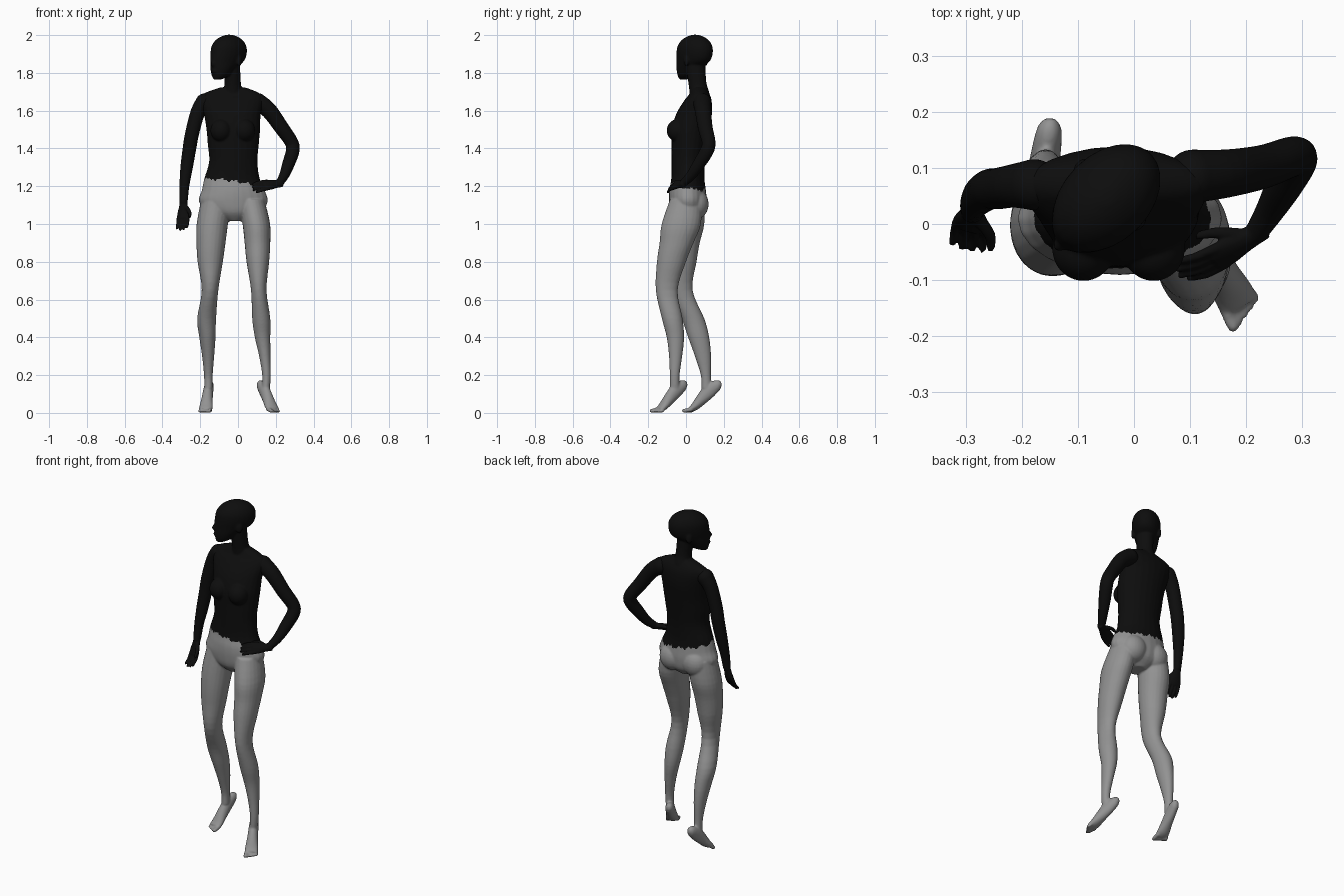
import bpy, bmesh, math
from mathutils import Vector, Matrix

cube = bpy.data.objects.get("Cube")
if cube:
    bpy.data.objects.remove(cube, do_unlink=True)


def material(name, value):
    m = bpy.data.materials.new(name)
    m.use_nodes = True
    m.diffuse_color = (value, value, value, 1)
    bsdf = m.node_tree.nodes["Principled BSDF"]
    bsdf.inputs["Base Color"].default_value = (value, value, value, 1)
    bsdf.inputs["Roughness"].default_value = 0.6
    return m


BLACK = material("black", 0.004)
GREY = material("grey", 0.29)
SIDES = 24


def refine(rows, steps=4):
    """Catmull-Rom interpolation of section rows."""
    out = []
    for i in range(len(rows) - 1):
        a, b = rows[max(i - 1, 0)], rows[i]
        c, d = rows[i + 1], rows[min(i + 2, len(rows) - 1)]
        for k in range(steps):
            t = k / steps
            out.append([q + 0.5 * t * (r - p + t * (2 * p - 5 * q + 4 * r - s + t * (3 * (q - r) + s - p)))
                        for p, q, r, s in zip(a, b, c, d)])
    return out + [list(rows[-1])]


def loft(bm, rows, across=None):
    """Closed tube through rows of x, y, z, radius, radius; rings lie flat unless across is given."""
    rows = refine(rows)
    pts = [Vector(r[:3]) for r in rows]
    rings = []
    for i, r in enumerate(rows):
        u, v = Vector((1, 0, 0)), Vector((0, 1, 0))
        if across is not None:
            t = (pts[min(i + 1, len(pts) - 1)] - pts[max(i - 1, 0)]).normalized()
            u = (across - t * across.dot(t)).normalized()
            v = t.cross(u)
        ru, rv = max(r[3], 0.002), max(r[4], 0.002)
        angles = [2 * math.pi * k / SIDES for k in range(SIDES)]
        rings.append([bm.verts.new(pts[i] + u * ru * math.cos(a) + v * rv * math.sin(a)) for a in angles])
    for a, b in zip(rings, rings[1:]):
        for k in range(SIDES):
            n = (k + 1) % SIDES
            bm.faces.new((a[k], a[n], b[n], b[k]))
    bm.faces.new(rings[0][::-1])
    bm.faces.new(rings[-1])


def blob(bm, centre, size, turn=0):
    m = Matrix.Translation(centre) @ Matrix.Rotation(turn, 4, 'Z') @ Matrix.Diagonal((*size, 1))
    bmesh.ops.create_uvsphere(bm, u_segments=24, v_segments=14, radius=1, matrix=m)


def fuse(name, bm, voxel, smooth, mats):
    """Merge the overlapping parts into one smooth skin."""
    bmesh.ops.recalc_face_normals(bm, faces=bm.faces)
    mesh = bpy.data.meshes.new(name)
    bm.to_mesh(mesh)
    bm.free()
    ob = bpy.data.objects.new(name, mesh)
    bpy.context.collection.objects.link(ob)
    for o in bpy.context.selected_objects:
        o.select_set(False)
    bpy.context.view_layer.objects.active = ob
    ob.select_set(True)
    rm = ob.modifiers.new("skin", 'REMESH')
    rm.mode, rm.voxel_size = 'VOXEL', voxel
    sm = ob.modifiers.new("soften", 'SMOOTH')
    sm.factor, sm.iterations = 0.5, smooth
    for m in ("skin", "soften"):
        bpy.ops.object.modifier_apply(modifier=m)
    ob.data.materials.clear()
    for m in mats:
        ob.data.materials.append(m)
    bpy.ops.object.shade_smooth()
    return ob


body = bmesh.new()

# Torso and neck
loft(body, [(-.018, .005, 1.015, .04, .05), (-.02, .01, 1.06, .14, .09), (-.025, .01, 1.12, .182, .1),
            (-.025, .008, 1.18, .166, .097), (-.032, .01, 1.24, .147, .088), (-.025, .012, 1.33, .128, .088),
            (-.025, .018, 1.42, .135, .094), (-.025, .025, 1.5, .142, .1), (-.03, .042, 1.58, .15, .095),
            (-.033, .062, 1.65, .165, .074), (-.032, .072, 1.69, .15, .052), (-.028, .07, 1.722, .07, .035)])
loft(body, [(-.03, .075, 1.64, .06, .055), (-.028, .07, 1.7, .05, .052), (-.028, .06, 1.75, .043, .048),
            (-.035, .05, 1.84, .046, .052)])
for x in (-.09, .035):
    blob(body, (x, -.045, 1.495), (.056, .057, .06))
for x in (-.1, .048):
    blob(body, (x, .052, 1.105), (.078, .068, .08))

# Head, turned toward its right
head = bmesh.new()
loft(head, [(0, -.084, 1.764, .018, .02), (0, -.062, 1.785, .042, .048), (0, -.045, 1.82, .057, .07),
            (0, -.012, 1.86, .069, .104), (0, 0, 1.9, .077, .112), (0, .003, 1.94, .076, .107),
            (0, .005, 1.972, .061, .084), (0, .005, 1.992, .036, .05), (0, .005, 2.002, .012, .016)])
blob(head, (0, -.112, 1.848), (.012, .017, .018))
blob(head, (0, -.108, 1.808), (.022, .012, .01))
for s in (-1, 1):
    blob(head, (s * .072, .01, 1.865), (.01, .018, .03))
head.transform(Matrix.Translation((-.05, .045, 0)) @ Matrix.Rotation(math.radians(-45), 4, 'Z'))
tmp = bpy.data.meshes.new("head_form")
head.to_mesh(tmp)
head.free()
body.from_mesh(tmp)
bpy.data.meshes.remove(tmp)

# Legs
loft(body, [(.07, 0, 1.13, .07, .085), (.097, -.025, 1, .073, .104), (.103, -.05, .9, .068, .09),
            (.105, -.077, .8, .06, .077), (.11, -.102, .65, .041, .058), (.123, -.073, .5, .048, .055),
            (.13, -.056, .4, .041, .046), (.142, -.055, .3, .03, .035), (.151, -.06, .2, .023, .026),
            (.147, -.06, .13, .022, .026)])
loft(body, [(-.115, .015, 1.13, .08, .085), (-.136, .005, 1, .083, .092), (-.143, -.01, .9, .077, .083),
            (-.147, -.018, .8, .067, .074), (-.148, -.025, .65, .044, .06), (-.166, .037, .5, .05, .06),
            (-.162, .067, .4, .043, .056), (-.158, .09, .3, .032, .043), (-.157, .105, .2, .023, .027),
            (-.157, .108, .13, .022, .026)])


# Feet, raised on the ball, with five toes each
def foot(bm, heel, direction, side):
    d = Vector(direction).normalized()
    out = Vector((-d.y, d.x, 0)) * side
    heel = Vector(heel)

    def at(s, lateral, z):
        return tuple(heel + d * s + out * lateral + Vector((0, 0, z)))

    shape = [(-.016, .154, .01, .012), (0, .15, .021, .026), (.025, .135, .025, .034), (.055, .11, .027, .037),
             (.09, .073, .03, .031), (.125, .035, .036, .022), (.152, .017, .036, .013)]
    loft(bm, [(*at(s, 0, z), w, h) for s, z, w, h in shape], out)
    for k in range(5):
        lat = -.027 + .0145 * k
        r = .011 if k == 0 else .008
        end = .19 - .007 * k
        loft(bm, [(*at(.135, lat * .9, .02), r, r), (*at(end - .015, lat, r + .001), r, r),
                  (*at(end, lat, r), r * .7, r * .7)], out)


foot(body, (.118, -.01, 0), (.46, -.89, 0), 1)
foot(body, (-.15, .172, 0), (-.15, -.99, 0), -1)

skin = fuse("body", body, .005, 6, [BLACK, GREY])

# Ragged colour edge around the hips
for f in skin.data.polygons:
    x, y, z = f.center
    ragged = .006 * math.sin(95 * x + 40 * y) + .004 * math.sin(230 * x - 120 * y)
    f.material_index = int(z < 1.208 - .15 * x - .2 * y + ragged)


# Arms with hands
def arm(name, path, direction, spread, curl, thumb_side):
    bm = bmesh.new()
    d = Vector(direction).normalized()
    u = Vector(spread)
    u = (u - d * u.dot(d)).normalized()
    c = Vector(curl)
    c = (c - d * c.dot(d) - u * c.dot(u)).normalized()
    loft(bm, [(*p, p[3]) for p in path], u)
    blob(bm, path[0][:3], (path[0][3],) * 3)
    wrist = Vector(path[-1][:3])

    def at(s, lateral, bend):
        return tuple(wrist + d * s + u * lateral + c * bend)

    loft(bm, [(*at(-.02, 0, 0), .02, .018), (*at(.02, 0, 0), .024, .016), (*at(.06, 0, 0), .033, .014),
              (*at(.088, 0, .002), .031, .011)], u)
    for k in range(4):
        lat = (-.025 + .0167 * k) * thumb_side
        n = .075 - .009 * abs(k - 1.3)
        loft(bm, [(*at(.07, lat, 0), .009, .009), (*at(.085 + n * .45, lat * 1.1, .006), .008, .008),
                  (*at(.085 + n, lat * 1.1, .022), .006, .006)], u)
    t = thumb_side
    loft(bm, [(*at(.02, .012 * t, .004), .012, .012), (*at(.055, .038 * t, .018), .01, .01),
              (*at(.09, .044 * t, .032), .007, .007)], u)
    return fuse(name, bm, .004, 3, [BLACK])


arm("right_arm", [(-.178, .07, 1.645, .046), (-.213, .068, 1.59, .039), (-.243, .063, 1.48, .037),
                  (-.257, .062, 1.4, .036), (-.272, .052, 1.3, .033), (-.284, .036, 1.2, .026),
                  (-.288, .022, 1.11, .021)],
    (-.03, -.3, -.95), (1, -.25, 0), (0, -1, 0), 1)
arm("left_arm", [(.105, .085, 1.645, .048), (.165, .09, 1.6, .043), (.23, .102, 1.51, .039),
                 (.282, .12, 1.435, .036), (.29, .112, 1.39, .036), (.268, .07, 1.32, .033),
                 (.243, .025, 1.255, .026), (.216, -.018, 1.213, .02)],
    (-.84, -.53, -.08), (-.35, .55, .75), (-.5, .6, -.6), 1)
